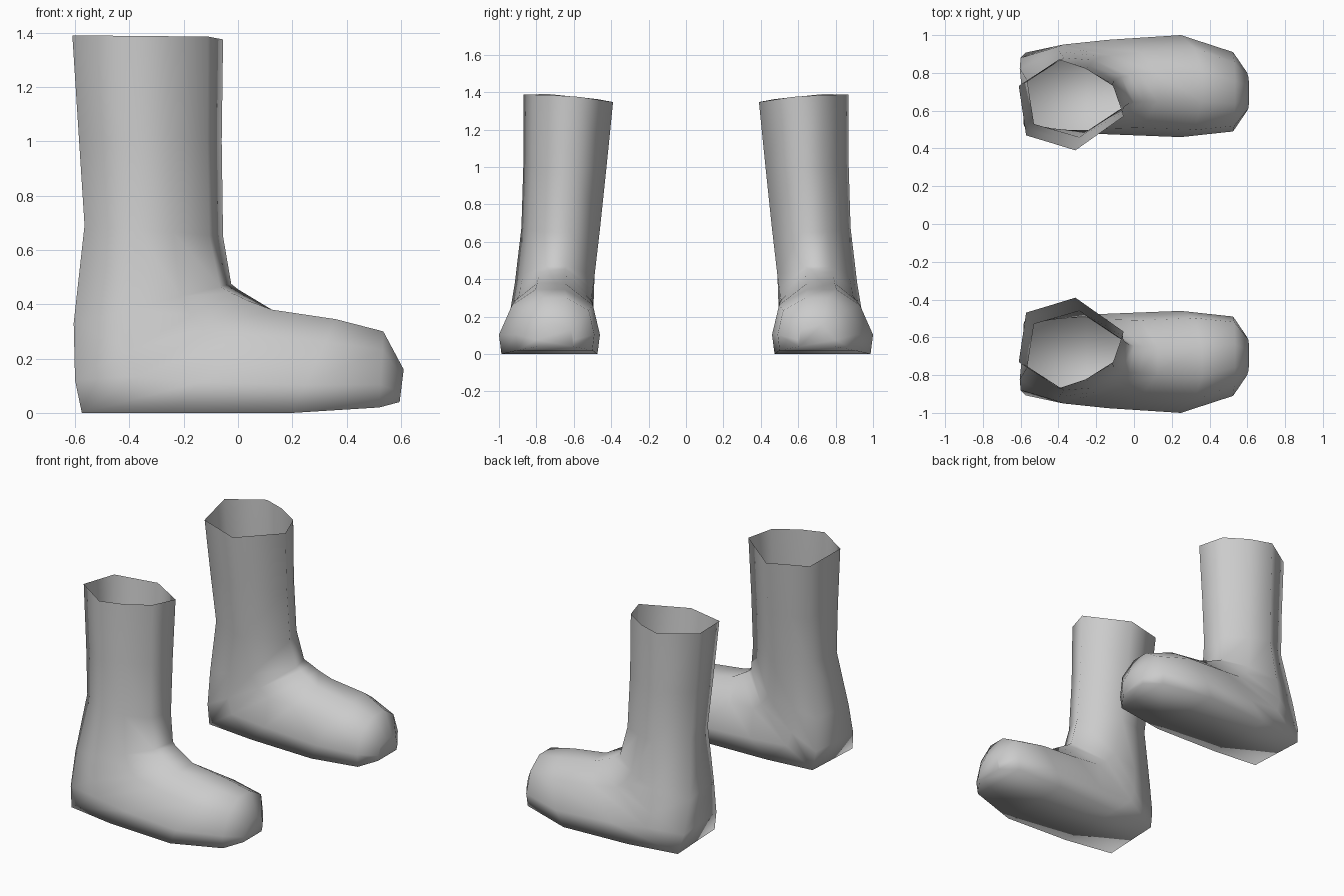
import bpy
import bmesh

cube = bpy.data.objects.get("Cube")
if cube:
    bpy.data.objects.remove(cube, do_unlink=True)

grey = bpy.data.materials.new("plain_grey")
grey.use_nodes = True
colour = (0.6, 0.6, 0.6, 1)
grey.diffuse_color = colour
grey.node_tree.nodes["Principled BSDF"].inputs["Base Color"].default_value = colour

# Cross-sections: (heel to instep, inner to outer)
SHAFT = [(0, .42), (.38, 1), (.64, .8), (.9, .42),
         (1, -.25), (.54, -1), (.3, -.83), (.07, -.67)]
FOOT = [(0, .95), (.3, 1), (.76, .74), (1, .28),
        (1, -.3), (.76, -.86), (.3, -1), (0, -.95)]

# Rings: heel x, heel z, instep x, instep z, inner y, outer y, foot blend, rim tilt
RINGS = [
    (-.61, 1.39, -.055, 1.385, .39, .87, 0, .04),
    (-.585, 1.0, -.06, 1.0, .425, .87, 0, 0),
    (-.565, .69, -.055, .65, .46, .88, 0, 0),
    (-.605, .33, -.025, .475, .48, .915, .3, 0),
    (-.6, .12, .0, .455, .48, .94, .6, 0),
    (-.575, 0, .05, .425, .48, .95, .75, 0),
    (-.25, 0, .125, .38, .475, .975, 1, 0),
    (.2, 0, .36, .345, .46, 1.0, 1, 0),
    (.52, .02, .535, .30, .49, .91, 1, 0),
    (.595, .04, .61, .16, .60, .80, 1, 0),
]


def make_boot(name, side):
    bm = bmesh.new()
    loops = []
    for hx, hz, tx, tz, inner, outer, blend, tilt in RINGS:
        loop = []
        for (t0, s0), (t1, s1) in zip(SHAFT, FOOT):
            t = t0 + (t1 - t0) * blend
            s = s0 + (s1 - s0) * blend
            y = (inner + outer) / 2 + s * (outer - inner) / 2
            z = hz + (tz - hz) * t - tilt * max(0, -s)
            loop.append(bm.verts.new((hx + (tx - hx) * t, side * y, max(z, 0))))
        loops.append(loop)
    # Skin the shaft and foot, leaving the top open
    for a, b in zip(loops, loops[1:]):
        for i in range(len(a)):
            j = (i + 1) % len(a)
            bm.faces.new((a[i], a[j], b[j], b[i]))
    # Close the toe
    bm.faces.new(loops[-1])
    bmesh.ops.recalc_face_normals(bm, faces=bm.faces[:])
    for face in bm.faces:
        face.smooth = True
    mesh = bpy.data.meshes.new(name)
    bm.to_mesh(mesh)
    bm.free()
    mesh.materials.append(grey)
    boot = bpy.data.objects.new(name, mesh)
    bpy.context.collection.objects.link(boot)


make_boot("back_boot", 1)
make_boot("front_boot", -1)
